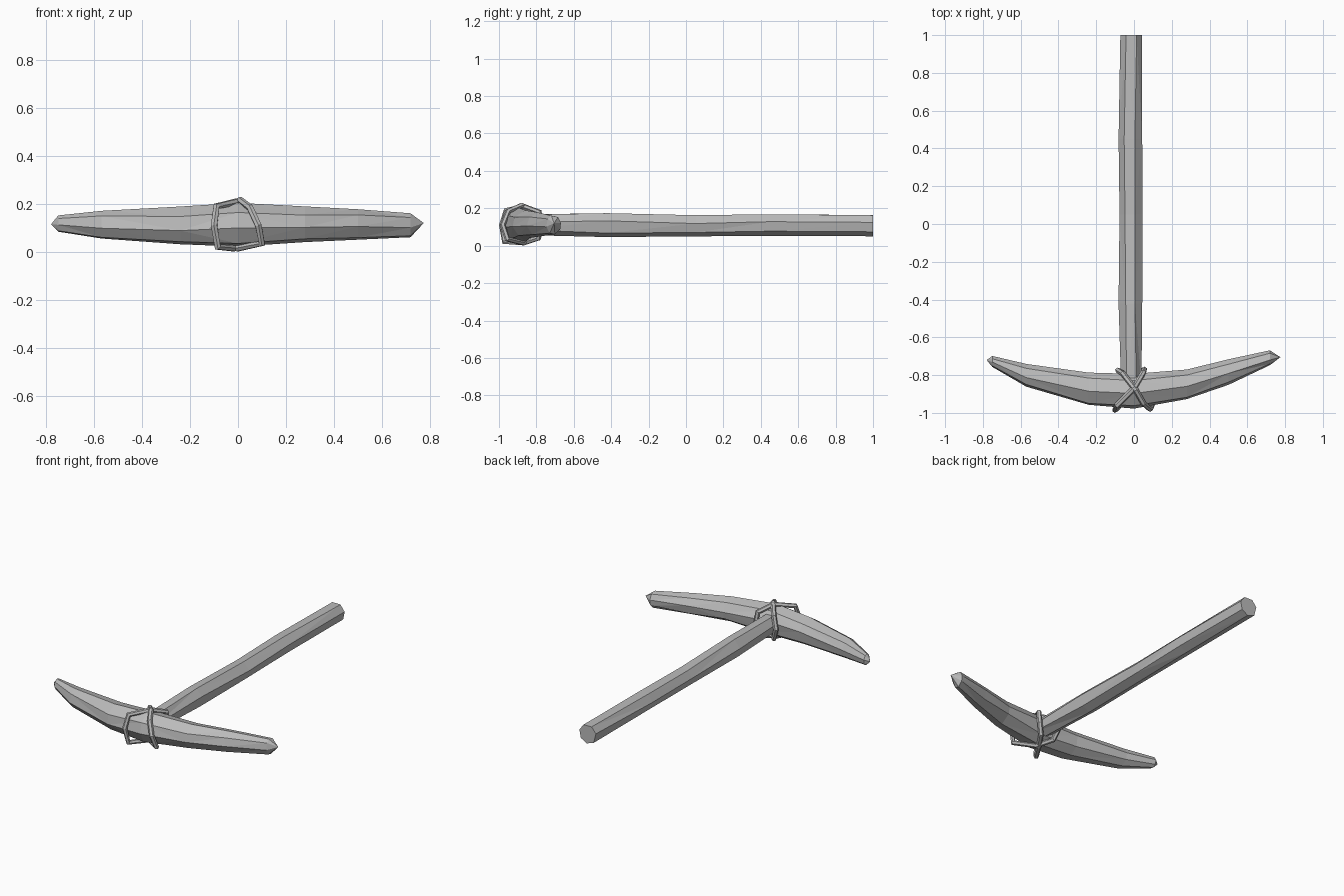
import bpy, bmesh, math, random
from mathutils import Vector

random.seed(4)
if "Cube" in bpy.data.objects:
    bpy.data.objects.remove(bpy.data.objects["Cube"])


def material(name, value):
    mat = bpy.data.materials.new(name)
    mat.use_nodes = True
    colour = (value, value, value, 1)
    mat.diffuse_color = colour
    mat.node_tree.nodes["Principled BSDF"].inputs["Base Color"].default_value = colour
    return mat


grey = material("plain grey", 0.5)


def add_object(name, mesh):
    obj = bpy.data.objects.new(name, mesh)
    bpy.context.collection.objects.link(obj)
    mesh.materials.clear()
    mesh.materials.append(grey)
    return obj


def loft(name, stations, axis_u, sides, turn, rough, tips=()):
    """Join rings (centre, half width, half height) into a roughly hewn shaft."""
    bm = bmesh.new()
    u, up = Vector(axis_u), Vector((0, 0, 1))
    rings = []
    for centre, w, h in stations:
        ring = []
        for i in range(sides):
            a = math.tau * i / sides + turn + random.uniform(-rough, rough)
            ring.append(bm.verts.new(Vector(centre) + u * w * math.cos(a) + up * h * math.sin(a)))
        rings.append(ring)
    for r, s in zip(rings, rings[1:]):
        for i in range(sides):
            j = (i + 1) % sides
            # Alternate diagonals give the chipped facets
            if random.random() < 0.5:
                bm.faces.new((r[i], r[j], s[j]))
                bm.faces.new((r[i], s[j], s[i]))
            else:
                bm.faces.new((r[i], r[j], s[i]))
                bm.faces.new((r[j], s[j], s[i]))
    if tips:
        for ring, tip in zip((rings[0], rings[-1]), tips):
            point = bm.verts.new(tip)
            for i in range(sides):
                bm.faces.new((ring[i], ring[(i + 1) % sides], point))
    else:
        bm.faces.new(rings[0])
        bm.faces.new(rings[-1])
    bmesh.ops.recalc_face_normals(bm, faces=bm.faces)
    mesh = bpy.data.meshes.new(name)
    bm.to_mesh(mesh)
    bm.free()
    return add_object(name, mesh)


# Long wooden handle: y, centre x, half width, centre z, half height
handle = [
    (-0.86, -0.015, 0.055, 0.115, 0.058),
    (-0.42, -0.018, 0.065, 0.112, 0.066),
    (0.05, -0.015, 0.062, 0.108, 0.058),
    (0.45, -0.018, 0.064, 0.112, 0.060),
    (1.00, -0.015, 0.060, 0.110, 0.060),
]
loft("handle", [((x, y, z), w, h) for y, x, w, z, h in handle],
     (1, 0, 0), 7, 0.25, 0.12)

# Curved pick head: x, back y, front y, bottom z, top z
head = [
    (-0.75, -0.698, -0.757, 0.083, 0.152),
    (-0.57, -0.740, -0.863, 0.053, 0.172),
    (-0.24, -0.783, -0.960, 0.028, 0.190),
    (0.00, -0.790, -0.978, 0.018, 0.205),
    (0.28, -0.770, -0.928, 0.040, 0.190),
    (0.50, -0.715, -0.852, 0.050, 0.178),
    (0.72, -0.668, -0.748, 0.060, 0.163),
]
loft("pick_head",
     [((x, (b + f) / 2, (lo + hi) / 2), (b - f) / 2, (hi - lo) / 2) for x, b, f, lo, hi in head],
     (0, 1, 0), 8, 0.2, 0.1,
     tips=((-0.78, -0.72, 0.115), (0.775, -0.705, 0.12)))


def binding(name, points):
    """Closed rope loop with flat facets."""
    curve = bpy.data.curves.new(name, "CURVE")
    curve.dimensions = "3D"
    curve.bevel_depth = 0.015
    curve.bevel_resolution = 1
    spline = curve.splines.new("POLY")
    spline.points.add(len(points) - 1)
    for p, co in zip(spline.points, points):
        p.co = (*co, 1)
    spline.use_cyclic_u = True
    spline.use_smooth = False
    source = bpy.data.objects.new(name + "_path", curve)
    bpy.context.collection.objects.link(source)
    mesh = bpy.data.meshes.new_from_object(
        source.evaluated_get(bpy.context.evaluated_depsgraph_get()))
    bpy.data.objects.remove(source)
    add_object(name, mesh)


# Two bindings crossing over the joint
binding("right_binding", [
    (-0.085, -0.97, 0.02), (-0.1, -0.985, 0.11), (-0.09, -0.96, 0.19), (0, -0.87, 0.21),
    (0.05, -0.785, 0.18), (0.055, -0.77, 0.1), (0.03, -0.79, 0.04), (-0.02, -0.87, 0.015)])
binding("left_binding", [
    (0.1, -0.955, 0.035), (0.085, -0.98, 0.11), (0.05, -0.95, 0.185), (0.01, -0.88, 0.215),
    (-0.06, -0.79, 0.18), (-0.085, -0.775, 0.11), (-0.06, -0.79, 0.04), (0, -0.87, 0.015)])
